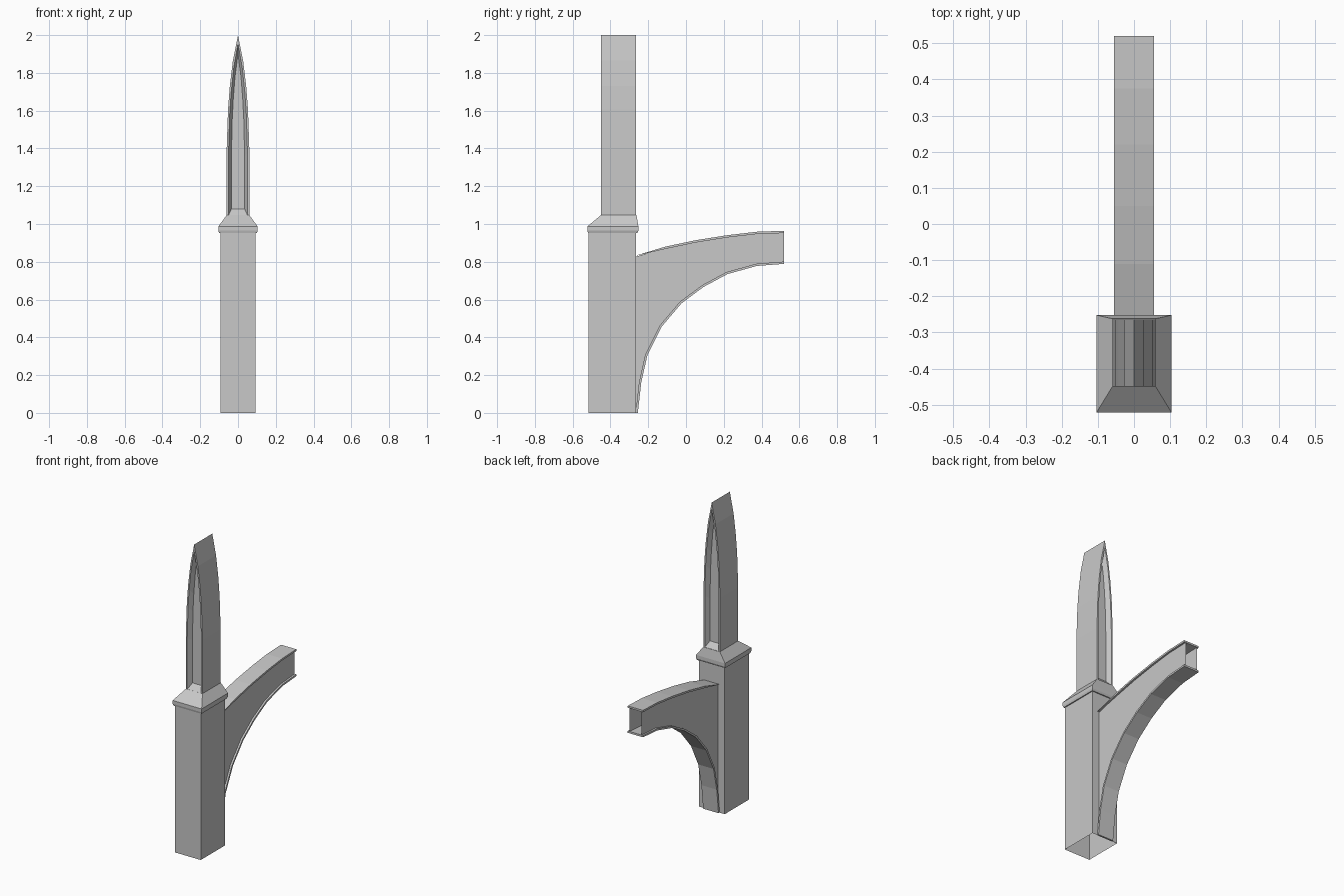
import bpy
import bmesh
from mathutils import Vector

if "Cube" in bpy.data.objects:
    bpy.data.objects.remove(bpy.data.objects["Cube"])

stone = bpy.data.materials.new("grey stone")
stone.use_nodes = True
GREY = (0.58, 0.58, 0.58, 1)
stone.diffuse_color = GREY
stone.node_tree.nodes["Principled BSDF"].inputs["Base Color"].default_value = GREY


def loft(name, rings, closed=True, caps=False):
    """Skin a list of equal-length point rings."""
    bm = bmesh.new()
    rows = [[bm.verts.new(p) for p in ring] for ring in rings]
    n = len(rows[0])
    for a, b in zip(rows, rows[1:]):
        for i in range(n if closed else n - 1):
            j = (i + 1) % n
            bm.faces.new((a[i], a[j], b[j], b[i]))
    if caps:
        bm.faces.new(rows[0])
        bm.faces.new(rows[-1])
    bmesh.ops.recalc_face_normals(bm, faces=bm.faces)
    mesh = bpy.data.meshes.new(name)
    bm.to_mesh(mesh)
    bm.free()
    mesh.materials.append(stone)
    obj = bpy.data.objects.new(name, mesh)
    bpy.context.collection.objects.link(obj)
    return obj


def rect(x, front, back, z):
    return [(-x, front, z), (x, front, z), (x, back, z), (-x, back, z)]


# Hollow pier, open at the bottom
loft("pier", [rect(0.093, -0.515, -0.265, z) for z in (0, 0.957)])

# Moulded cap with sloping top
loft("pier_cap", [rect(0.093, -0.515, -0.265, 0.953),
                  rect(0.1, -0.519, -0.258, 0.953),
                  rect(0.104, -0.522, -0.252, 0.965),
                  rect(0.104, -0.522, -0.252, 0.987),
                  rect(0.06, -0.45, -0.262, 1.047)], caps=True)

# Pointed pinnacle with a splayed niche on the front and back
OUTLINE = [(1, 0), (1, 0.37), (0.88, 0.59), (0.72, 0.72), (0.45, 0.86)]


def pointed_arch(width, peak, y, base=1.04):
    side = [(width * u, y, base + (peak - base) * v) for u, v in OUTLINE]
    left = [(-x, y, z) for x, y, z in side]
    return left + [(0, y, peak)] + side[::-1]


FRONT, BACK, DEPTH = -0.45, -0.264, 0.032
loft("pinnacle", [pointed_arch(0.035, 1.9, FRONT + DEPTH),
                  pointed_arch(0.05, 1.955, FRONT),
                  pointed_arch(0.06, 2.0, FRONT),
                  pointed_arch(0.06, 2.0, BACK),
                  pointed_arch(0.05, 1.955, BACK),
                  pointed_arch(0.035, 1.9, BACK - DEPTH)], closed=False, caps=True)

# Sloping sills in both niches
for name, y, inward in (("front_sill", FRONT, DEPTH), ("back_sill", BACK, -DEPTH)):
    loft(name, [[(-0.055, y, 1.046), (0.055, y, 1.046)],
                [(-0.035, y + inward, 1.08), (0.035, y + inward, 1.08)]], closed=False)

# Flying arch: lower and upper curves as (y, z)
LOWER = [(-0.255, 0), (-0.237, 0.16), (-0.204, 0.307), (-0.13, 0.455), (-0.024, 0.58),
         (0.093, 0.667), (0.22, 0.735), (0.375, 0.778), (0.52, 0.789)]
UPPER = [(-0.265, 0.833), (-0.11, 0.88), (0.05, 0.914), (0.22, 0.941),
         (0.375, 0.959), (0.52, 0.964)]


def flange(name, curve, thick):
    """Flat strip following a curve, thickened along its normal."""
    pts = [Vector(p) for p in curve]
    rings = []
    for i, p in enumerate(pts):
        t = (pts[min(i + 1, len(pts) - 1)] - pts[max(i - 1, 0)]).normalized()
        q = p + Vector((-t.y, t.x)) * thick
        if i == 0:
            q.y = p.y
        if i == len(pts) - 1:
            q.x = p.x
        rings.append([(-0.055, *p), (0.055, *p), (0.055, *q), (-0.055, *q)])
    loft(name, rings, caps=True)


flange("arch_lower_flange", LOWER, 0.012)
flange("arch_upper_flange", UPPER, -0.012)

# Recessed side panels, leaving the far end open
for name, x in (("arch_left_panel", 0.043), ("arch_right_panel", -0.043)):
    bm = bmesh.new()
    outline = [(-0.265, 0)] + LOWER + [(y, z - 0.006) for y, z in UPPER[::-1]]
    bm.faces.new([bm.verts.new((x, y, z)) for y, z in outline])
    bm.normal_update()
    for f in bm.faces:
        if f.normal.x * x < 0:
            f.normal_flip()
    mesh = bpy.data.meshes.new(name)
    bm.to_mesh(mesh)
    bm.free()
    mesh.materials.append(stone)
    bpy.context.collection.objects.link(bpy.data.objects.new(name, mesh))
